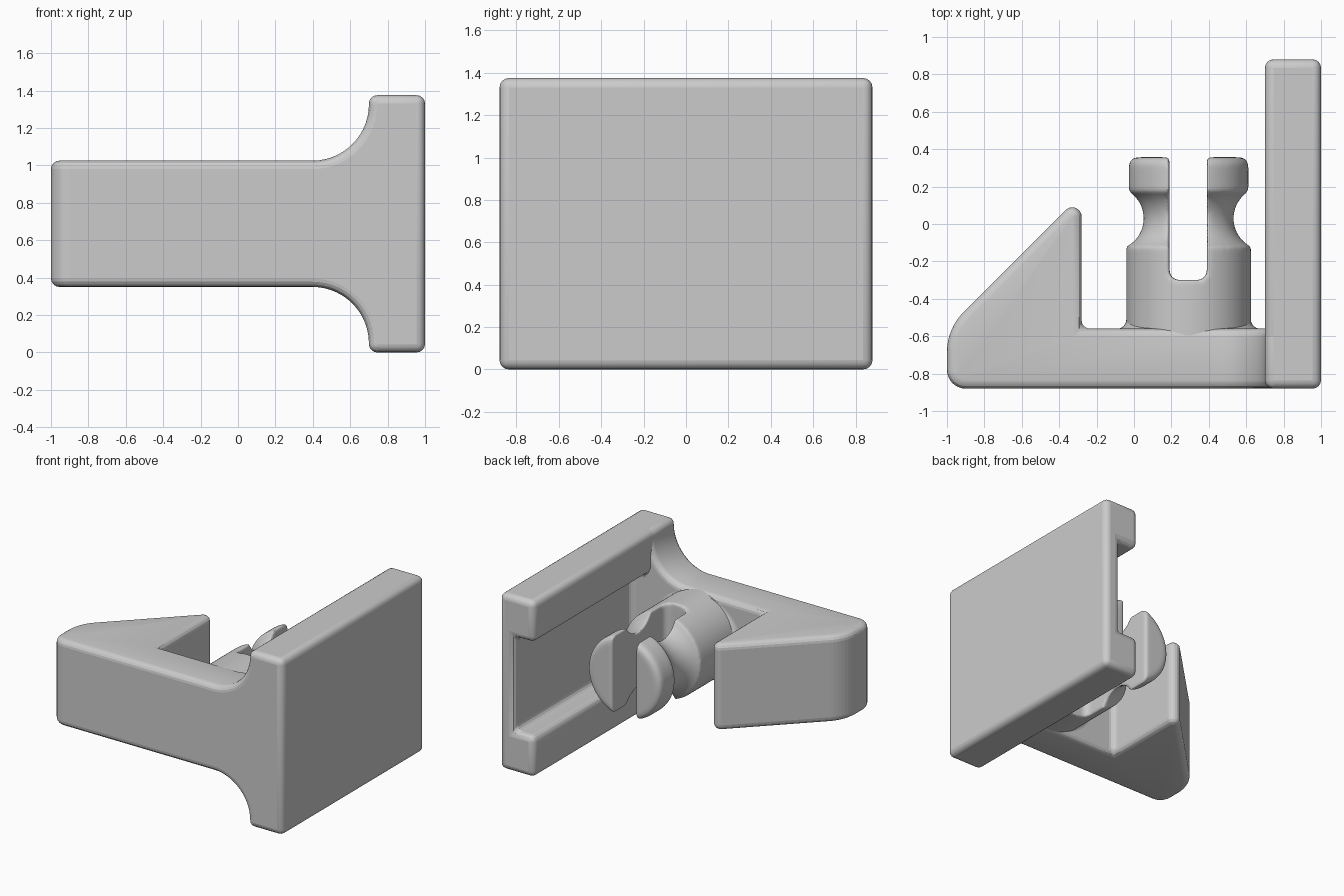
import bpy, bmesh, math
from mathutils import Vector

if "Cube" in bpy.data.objects:
    bpy.data.objects.remove(bpy.data.objects["Cube"])

grey = bpy.data.materials.new("plain grey")
grey.use_nodes = True
grey.diffuse_color = (0.6, 0.6, 0.6, 1)
grey.node_tree.nodes["Principled BSDF"].inputs["Base Color"].default_value = (0.6, 0.6, 0.6, 1)


def rounded(corners, steps=8):
    """Outline from (u, v, radius) corners, each rounded by its radius."""
    out = []
    for i, (u, v, r) in enumerate(corners):
        p = Vector((u, v))
        if r == 0:
            out.append(p)
            continue
        a = (Vector(corners[i - 1][:2]) - p).normalized()
        b = (Vector(corners[(i + 1) % len(corners)][:2]) - p).normalized()
        half = a.angle(b) / 2
        centre = p + (a + b).normalized() * r / math.sin(half)
        start = p + a * r / math.tan(half) - centre
        end = p + b * r / math.tan(half) - centre
        turn = math.atan2(start.x * end.y - start.y * end.x, start.dot(end))
        for k in range(steps + 1):
            t = turn * k / steps
            c, s = math.cos(t), math.sin(t)
            out.append(centre + Vector((c * start.x - s * start.y, s * start.x + c * start.y)))
    return out


def finish(name, bm):
    bmesh.ops.recalc_face_normals(bm, faces=bm.faces)
    mesh = bpy.data.meshes.new(name)
    bm.to_mesh(mesh)
    bm.free()
    mesh.materials.append(grey)
    obj = bpy.data.objects.new(name, mesh)
    bpy.context.collection.objects.link(obj)
    return obj


def prism(name, outline, axis, lo, hi):
    """Outline in the xy plane (axis z) or the xz plane (axis y), extruded."""
    place = (lambda p, d: (p.x, p.y, d)) if axis == "z" else (lambda p, d: (p.x, d, p.y))
    bm = bmesh.new()
    face = bm.faces.new([bm.verts.new(place(p, lo)) for p in outline])
    top = bmesh.ops.extrude_face_region(bm, geom=[face])["geom"]
    shift = (0, 0, hi - lo) if axis == "z" else (0, hi - lo, 0)
    bmesh.ops.translate(bm, vec=shift, verts=[g for g in top if isinstance(g, bmesh.types.BMVert)])
    return finish(name, bm)


def lathe(name, profile, centre):
    """(radius, y) profile turned around an axis along y."""
    bm = bmesh.new()
    verts = [bm.verts.new((r, y, 0)) for r, y in profile]
    edges = [bm.edges.new(pair) for pair in zip(verts, verts[1:])]
    bmesh.ops.spin(bm, geom=verts + edges, cent=(0, 0, 0), axis=(0, 1, 0),
                   angle=math.tau, steps=64, use_duplicate=False)
    bmesh.ops.remove_doubles(bm, verts=bm.verts, dist=0.0005)
    obj = finish(name, bm)
    obj.location = centre
    return obj


def cut(obj, tool, operation):
    mod = obj.modifiers.new(tool.name, "BOOLEAN")
    mod.operation, mod.object, mod.solver = operation, tool, "EXACT"
    tool.hide_render = True
    tool.hide_set(True)
    tool.display_type = "WIRE"


def smooth(obj):
    bpy.ops.object.select_all(action="DESELECT")
    obj.select_set(True)
    bpy.context.view_layer.objects.active = obj
    bpy.ops.object.shade_smooth_by_angle(angle=math.radians(35))


def soften(obj, width):
    """Clean flat faces, round the edges, shade smooth."""
    flat = obj.modifiers.new("flat", "DECIMATE")
    flat.decimate_type, flat.angle_limit = "DISSOLVE", math.radians(0.5)
    bevel = obj.modifiers.new("round", "BEVEL")
    bevel.width, bevel.segments = width, 4
    bevel.limit_method, bevel.angle_limit = "ANGLE", math.radians(40)
    bevel.use_clamp_overlap = False
    smooth(obj)


MID = 0.69
TOP = 1.375

# Plate with a long channel in its inner face
plate = prism("plate", rounded([(0.7, 0, 0), (1, 0, 0), (1, TOP, 0), (0.7, TOP, 0)]),
              "y", -0.88, 0.88)
channel = prism("channel_cutter", rounded([
    (0.6, 0.32, 0), (0.87, 0.32, 0), (0.87, 1.055, 0), (0.6, 1.055, 0)]), "y", -0.56, 1)
cut(plate, channel, "DIFFERENCE")
soften(plate, 0.045)

# Arm flaring into the plate, trimmed by the plan of arm and hook
lower = [(-1, 0.35, 0), (0.7, 0.35, 0.302), (0.7, 0, 0.046), (0.8, 0, 0)]
upper = [(u, TOP - v, r) for u, v, r in reversed(lower)]
arm = prism("arm_and_hook", rounded(lower + upper, 14), "y", -1, 1)
plan = prism("plan_trim", rounded([
    (-1, -0.88, 0.1), (1.2, -0.88, 0), (1.2, -0.56, 0),
    (-0.28, -0.56, 0), (-0.28, 0.16, 0.05), (-1, -0.56, 0.3)]), "z", -0.2, 1.6)
cut(arm, plan, "INTERSECT")
soften(arm, 0.045)

# Split snap peg with a waisted neck and a round head, edges melted soft
neck = [(0.41 - 0.17 * math.cos(t), 0.03 + 0.17 * math.sin(t))
        for t in [math.radians(-60 + 118 * k / 14) for k in range(15)]]
head = [(0.275 + 0.045 * math.cos(t), 0.312 + 0.045 * math.sin(t))
        for t in [math.pi / 2 * k / 6 for k in range(7)]]
peg = lathe("snap_peg", [(0, -0.7), (0.334, -0.7), (0.334, -0.12)] + neck
            + [(0.32, 0.18)] + head + [(0, 0.357)], (0.292, 0, MID))
slot = prism("slot_cutter", rounded([
    (0.19, -0.3, 0.05), (0.39, -0.3, 0.05), (0.39, 0.6, 0), (0.19, 0.6, 0)]), "z", 0, 1.5)
cut(peg, slot, "DIFFERENCE")
remesh = peg.modifiers.new("even mesh", "REMESH")
remesh.mode, remesh.voxel_size, remesh.use_smooth_shade = "VOXEL", 0.01, True
melt = peg.modifiers.new("melt edges", "SMOOTH")
melt.factor, melt.iterations = 0.5, 16

# Fillet ring where the peg meets the arm
ring = [(0.383 - 0.05 * math.sin(t), -0.51 - 0.05 * math.cos(t))
        for t in [math.pi / 2 * k / 6 for k in range(7)]]
collar = lathe("peg_collar", [(0, -0.6), (0.383, -0.6)] + ring + [(0, -0.51)], (0.292, 0, MID))
collar.scale.z = 0.86
smooth(collar)
